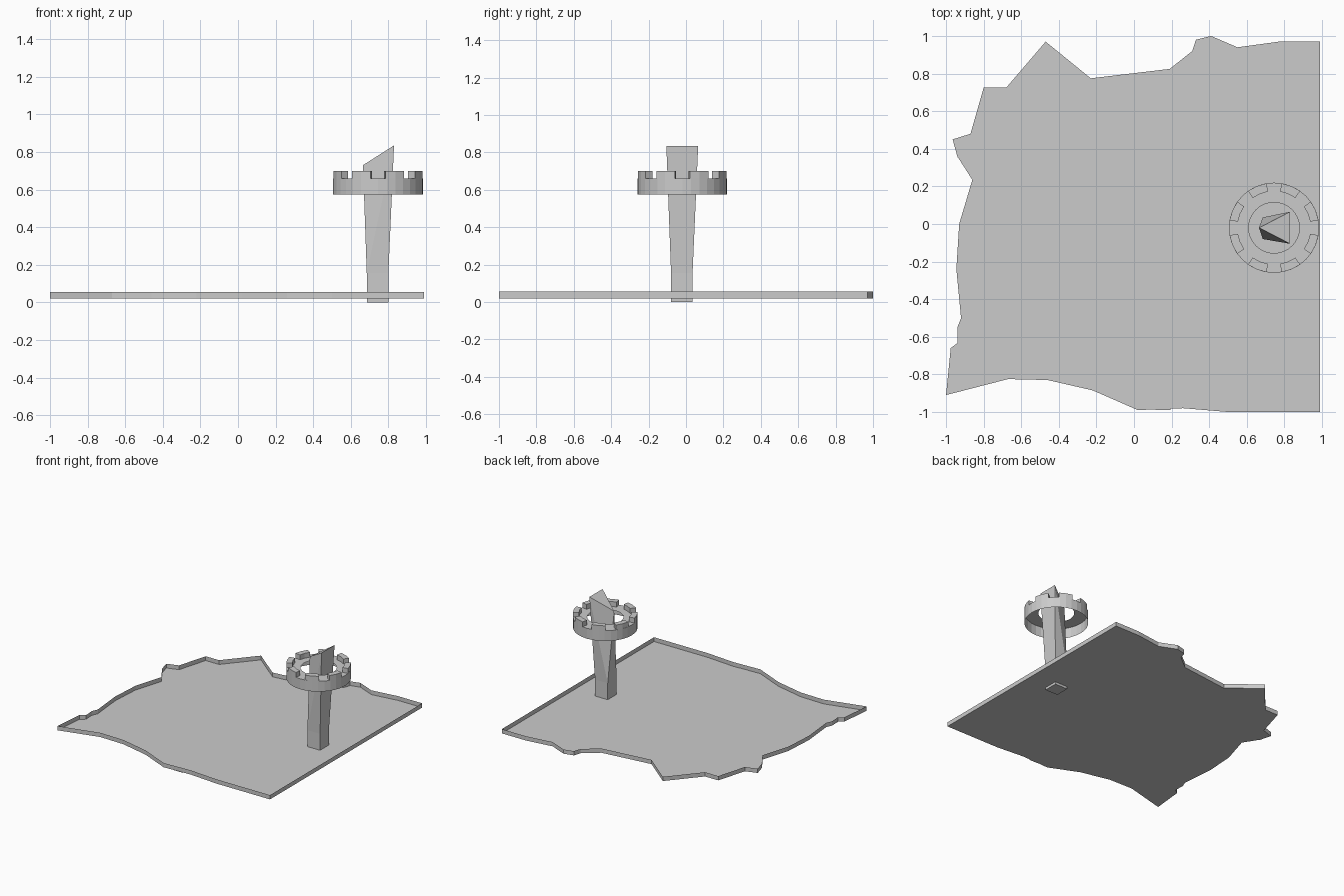
import bpy, bmesh
from math import pi, cos, sin
from mathutils import Vector

cube = bpy.data.objects.get("Cube")
if cube:
    bpy.data.objects.remove(cube, do_unlink=True)

stone = bpy.data.materials.new("stone_grey")
stone.use_nodes = True
GREY = (0.6, 0.6, 0.6, 1)
stone.diffuse_color = GREY
stone.node_tree.nodes["Principled BSDF"].inputs["Base Color"].default_value = GREY

FLOOR, RIM = 0.02, 0.055
CX, CY = 0.745, -0.02


def finish(name, bm):
    mesh = bpy.data.meshes.new(name)
    bm.to_mesh(mesh)
    bm.free()
    mesh.materials.append(stone)
    obj = bpy.data.objects.new(name, mesh)
    bpy.context.collection.objects.link(obj)
    return obj


def ring_points(bm, angles, radius, z):
    return [bm.verts.new((CX + radius * cos(a), CY + radius * sin(a), z)) for a in angles]


def bridge(bm, lower, upper, closed=True):
    n = len(lower)
    for i in range(n if closed else n - 1):
        j = (i + 1) % n
        bm.faces.new((lower[i], lower[j], upper[j], upper[i]))


def hull(name, points):
    bm = bmesh.new()
    for p in points:
        bm.verts.new(p)
    bmesh.ops.convex_hull(bm, input=bm.verts)
    bmesh.ops.dissolve_limit(bm, angle_limit=0.01, verts=bm.verts, edges=bm.edges)
    return finish(name, bm)


# Ground tray: ragged floor with a thin upright rim
outline = [(-1, -.91), (-.67, -.825), (-.46, -.83), (-.22, -.885), (.02, -.99),
           (.26, -.98), (.5, -1), (.99, -1), (.99, .97), (.77, .97), (.55, .94),
           (.41, 1), (.33, .98), (.31, .92), (.19, .825), (-.23, .775), (-.47, .97),
           (-.68, .725), (-.8, .725), (-.87, .48), (-.965, .45), (-.94, .36),
           (-.86, .235), (-.93, 0), (-.945, -.24), (-.92, -.5), (-.94, -.55),
           (-.935, -.63), (-.975, -.66)]
bm = bmesh.new()
low = [bm.verts.new((x, y, FLOOR)) for x, y in outline]
top = [bm.verts.new((x, y, RIM)) for x, y in outline]
bm.faces.new(low)
bridge(bm, low, top)
finish("ground_tray", bm)


# Roads: flat strips following a centre line
def road(name, path, width=0.08):
    pts = [Vector(p) for p in path]
    bm = bmesh.new()
    sides = ([], [])
    for i, p in enumerate(pts):
        before = (p - pts[i - 1]).normalized() if i else Vector((0, 0))
        after = (pts[i + 1] - p).normalized() if i < len(pts) - 1 else Vector((0, 0))
        t = (before + after).normalized()
        across = Vector((-t.y, t.x)) * width / 2
        for side, q in zip(sides, (p - across, p + across)):
            side.append(bm.verts.new((q.x, q.y, FLOOR + 0.001)))
    bridge(bm, sides[0], sides[1], closed=False)
    bmesh.ops.dissolve_limit(bm, angle_limit=0.01, verts=bm.verts, edges=bm.edges)
    finish(name, bm)


road("road_west_bend", [(-.94, .395), (-.65, .395), (-.55, .365), (-.4, .335), (-.3, .295),
                        (-.245, .23), (-.222, .12), (-.216, -.16)])
road("road_to_tower", [(-.94, -.2), (-.05, -.2), (.02, -.17), (.09, -.06), (.17, 0),
                       (.3, .025), (.52, .033)])
road("road_south_west", [(-.94, -.595), (.115, -.595)])
road("road_south_bend", [(.155, -.99), (.155, -.52), (.18, -.43), (.24, -.37),
                         (.32, -.355), (.505, -.35)])
road("road_north_west", [(-.505, .91), (-.3, .69), (-.15, .59), (0, .525), (.3, .41), (.6, .31)])
road("road_north", [(.365, .97), (.36, .46)])

# Tower: square foot, then a shaft twisting into a slanted three-cornered top
foot = [(x, y) for x in (.685, .8) for y in (-.08, .035)]
hull("tower_foot", [(x, y, z) for x, y in foot for z in (0, .155)])
hull("tower_shaft", [(x, y, .155) for x, y in foot]
     + [(.665, -.02, .73), (.83, -.105, .835), (.83, .065, .835)])

# Gallery: open-bottomed drum with a holed floor
SEG, OUTER, MERLON_IN, HOLE = 32, 0.24, 0.195, 0.135
BASE, DECK, CROWN = 0.575, 0.66, 0.7
turn = [2 * pi * i / SEG for i in range(SEG)]
bm = bmesh.new()
skirt = ring_points(bm, turn, OUTER, BASE)
deck = ring_points(bm, turn, OUTER, DECK)
hole = ring_points(bm, turn, HOLE, DECK)
bridge(bm, skirt, deck)
bridge(bm, deck, hole)
gallery = finish("gallery", bm)
for poly in gallery.data.polygons:
    poly.use_smooth = False

# Battlement blocks around the drum
COUNT, HALF = 8, 0.225
for k in range(COUNT):
    mid = 2 * pi * (k + 0.5) / COUNT
    arc = [mid - HALF, mid, mid + HALF]
    bm = bmesh.new()
    loops = []
    for z in (DECK, CROWN):
        loops.append(ring_points(bm, arc, OUTER, z) + ring_points(bm, arc[::-1], MERLON_IN, z))
    bridge(bm, loops[0], loops[1])
    bm.faces.new(loops[1])
    finish(f"battlement_{k + 1}", bm)
